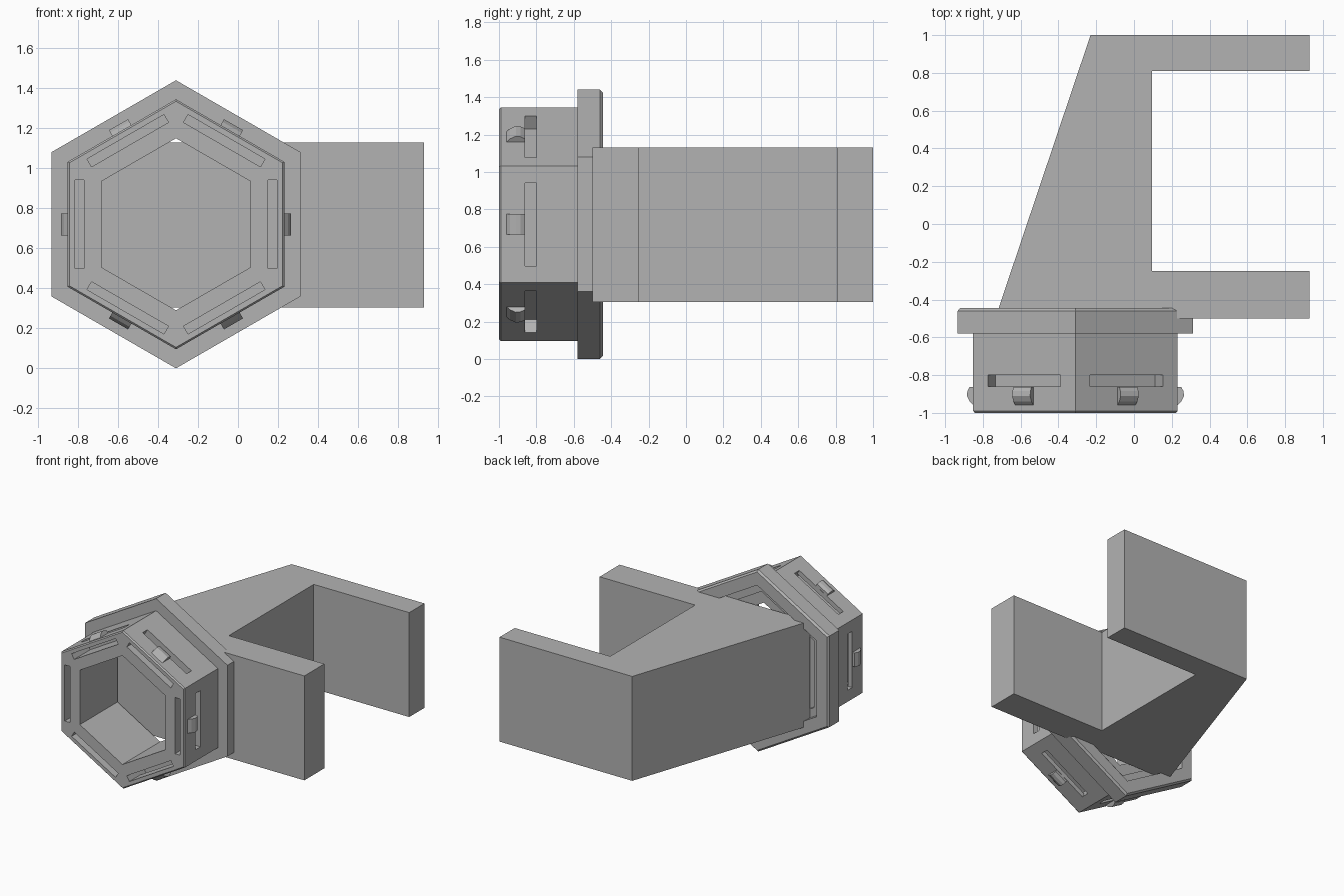
import bpy, bmesh
from math import sin, cos, radians

cube = bpy.data.objects.get("Cube")
if cube:
    bpy.data.objects.remove(cube, do_unlink=True)

CX, CZ = -0.31, 0.72          # hexagon axis

grey = bpy.data.materials.new("plain grey")
grey.use_nodes = True
grey.diffuse_color = (0.45, 0.45, 0.45, 1)
grey.node_tree.nodes["Principled BSDF"].inputs["Base Color"].default_value = (0.45, 0.45, 0.45, 1)


def finish(name, bm):
    bmesh.ops.recalc_face_normals(bm, faces=bm.faces)
    mesh = bpy.data.meshes.new(name)
    bm.to_mesh(mesh)
    bm.free()
    mesh.materials.append(grey)
    obj = bpy.data.objects.new(name, mesh)
    bpy.context.collection.objects.link(obj)
    return obj


def prism(bm, bottom, top):
    a = [bm.verts.new(p) for p in bottom]
    b = [bm.verts.new(p) for p in top]
    bm.faces.new(a)
    bm.faces.new(b)
    for i in range(len(a)):
        j = (i + 1) % len(a)
        bm.faces.new((a[i], a[j], b[j], b[i]))


def around_sides(name, profile, half):
    """Repeat an (outward, y) profile on all six sides of the hexagon."""
    bm = bmesh.new()
    for k in range(6):
        c, s = cos(radians(60 * k)), sin(radians(60 * k))
        ends = [[(CX + a * c - t * s, y, CZ + a * s + t * c) for a, y in profile]
                for t in (-half, half)]
        prism(bm, *ends)
    return finish(name, bm)


# Hollow hexagonal plug with its flange: (corner radius, y) profile swept round
profile = [(0.43, -1), (0.615, -1), (0.625, -0.99), (0.625, -0.58),
           (0.72, -0.58), (0.72, -0.46), (0.705, -0.445), (0.60, -0.445),
           (0.60, -0.50), (0.53, -0.50), (0.53, -0.53), (0.43, -0.53)]
bm = bmesh.new()
rings = []
for k in range(6):
    a = radians(90 + 60 * k)
    rings.append([bm.verts.new((CX + r * cos(a), y, CZ + r * sin(a))) for r, y in profile])
for k in range(6):
    p, q = rings[k], rings[(k + 1) % 6]
    for i in range(len(profile)):
        j = (i + 1) % len(profile)
        bm.faces.new((p[i], p[j], q[j], q[i]))
plug = finish("hexagonal_plug", bm)

# L-shaped slots that free the spring clips
cutter = around_sides("slot_cutter", [(0.46, -1.05), (0.505, -1.05), (0.505, -0.86),
                                      (0.6, -0.86), (0.6, -0.80), (0.46, -0.80)], 0.222)
cutter.hide_render = True
cut = plug.modifiers.new("slots", 'BOOLEAN')
cut.operation = 'DIFFERENCE'
cut.solver = 'EXACT'
cut.object = cutter
bpy.context.view_layer.update()
result = bpy.data.meshes.new_from_object(
    plug.evaluated_get(bpy.context.evaluated_depsgraph_get()))
plug.modifiers.clear()
plug.data = result
bpy.data.objects.remove(cutter, do_unlink=True)

# Rounded snap catches
around_sides("snap_catches", [(0.53, -0.97), (0.56, -0.94), (0.575, -0.91),
                              (0.572, -0.885), (0.56, -0.862), (0.53, -0.862)], 0.055)

# Forked bracket with a sloping side
outline = [(-0.735, -0.50), (0.93, -0.50), (0.93, -0.25), (0.095, -0.25),
           (0.095, 0.81), (0.93, 0.81), (0.93, 1.0), (-0.23, 1.0)]
bm = bmesh.new()
prism(bm, [(x, y, 0.305) for x, y in outline], [(x, y, 1.13) for x, y in outline])
finish("forked_bracket", bm)
